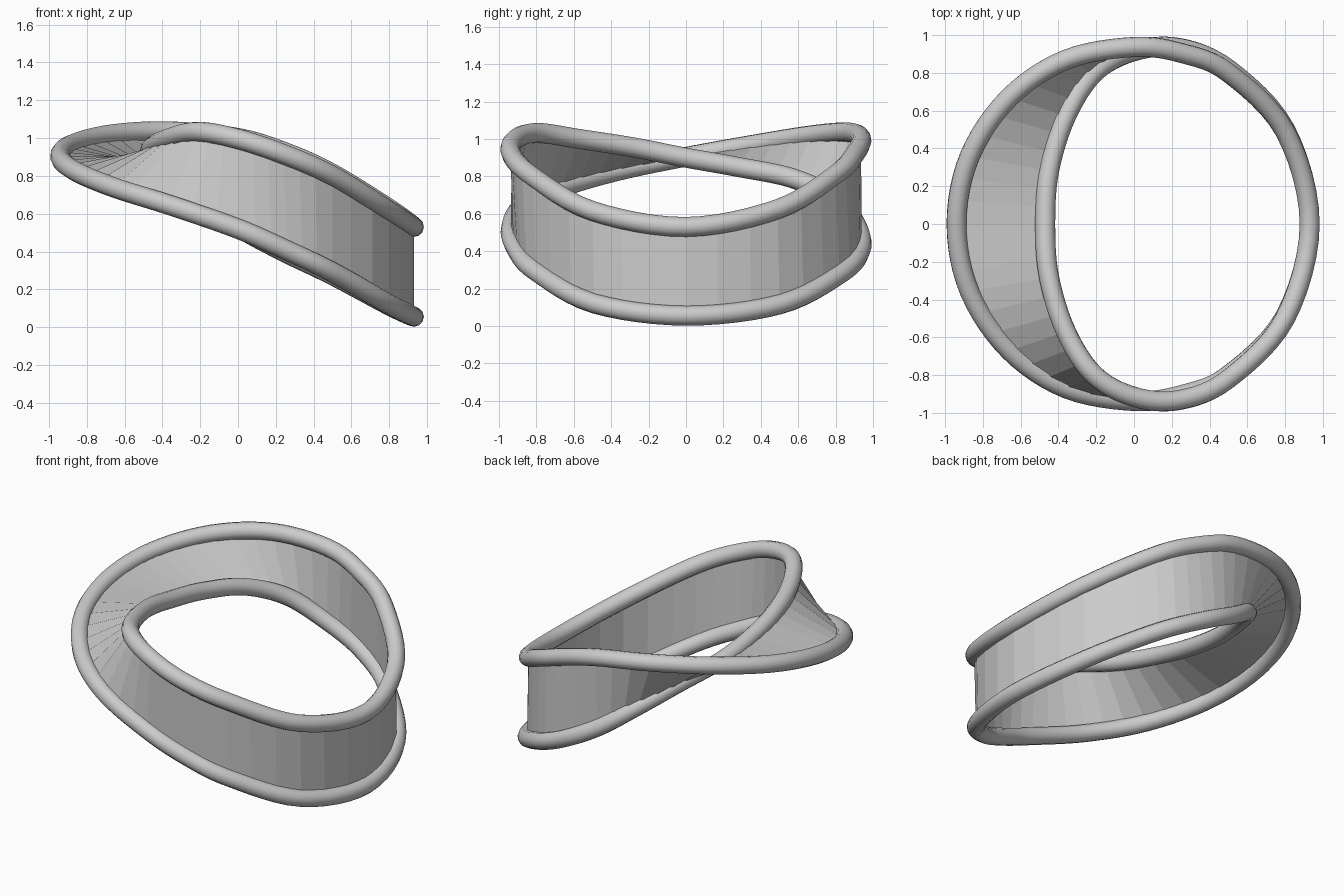
import bpy
from mathutils import Vector

if "Cube" in bpy.data.objects:
    bpy.data.objects.remove(bpy.data.objects["Cube"])

RIM_R = 0.053
STEPS = 3

# One continuous rim: it runs twice round the ring before closing
rim = [Vector(p) for p in [
    # first lap: bottom of the right end, round the outer left, to the top
    (.93, 0, .055), (.80, -.49, .12), (.50, -.80, .29), (.26, -.903, .405),
    (0, -.937, .52), (-.36, -.87, .645), (-.66, -.67, .74), (-.87, -.36, .83),
    (-.94, 0, .905), (-.87, .36, .97), (-.66, .67, 1.02), (-.36, .87, 1.035),
    (0, .937, 1.0), (.26, .903, .92), (.50, .80, .81), (.80, .49, .625),
    # second lap: top of the right end, through the inner left, to the bottom
    (.93, 0, .53), (.80, -.50, .615), (.50, -.82, .80), (.24, -.932, .915),
    (0, -.915, .995), (-.21, -.80, 1.033), (-.36, -.57, 1.00), (-.45, -.28, .955),
    (-.47, 0, .90), (-.45, .28, .85), (-.36, .57, .79), (-.21, .80, .68),
    (0, .915, .53), (.24, .932, .40), (.50, .82, .275), (.80, .50, .115)]]


def smooth_loop(pts, steps):
    """Closed Catmull-Rom loop through the points."""
    n, out = len(pts), []
    for i in range(n):
        a, b, c, d = (pts[(i + k) % n] for k in (-1, 0, 1, 2))
        for s in range(steps):
            t = s / steps
            out.append(0.5 * (2 * b + (c - a) * t + (2 * a - 5 * b + 4 * c - d) * t * t
                              + (3 * b - a - 3 * c + d) * t ** 3))
    return out


# Flat-faced twisted band between the two laps of the rim
loop = smooth_loop(rim, STEPS)
n = len(loop)
half = n // 2
faces = [(i, (i + 1) % n, (i + 1 + half) % n, i + half) for i in range(half)]
mesh = bpy.data.meshes.new("twisted_band")
mesh.from_pydata(loop, [], faces)
bpy.context.collection.objects.link(bpy.data.objects.new("twisted_band", mesh))

# Round tube along the whole rim
path = smooth_loop(rim, STEPS * 2)
curve = bpy.data.curves.new("rim_tube", 'CURVE')
curve.dimensions = '3D'
curve.bevel_depth = RIM_R
curve.bevel_resolution = 4
spline = curve.splines.new('POLY')
spline.points.add(len(path) - 1)
for point, co in zip(spline.points, path):
    point.co = (*co, 1)
spline.use_cyclic_u = True
spline.use_smooth = True
bpy.context.collection.objects.link(bpy.data.objects.new("rim_tube", curve))
